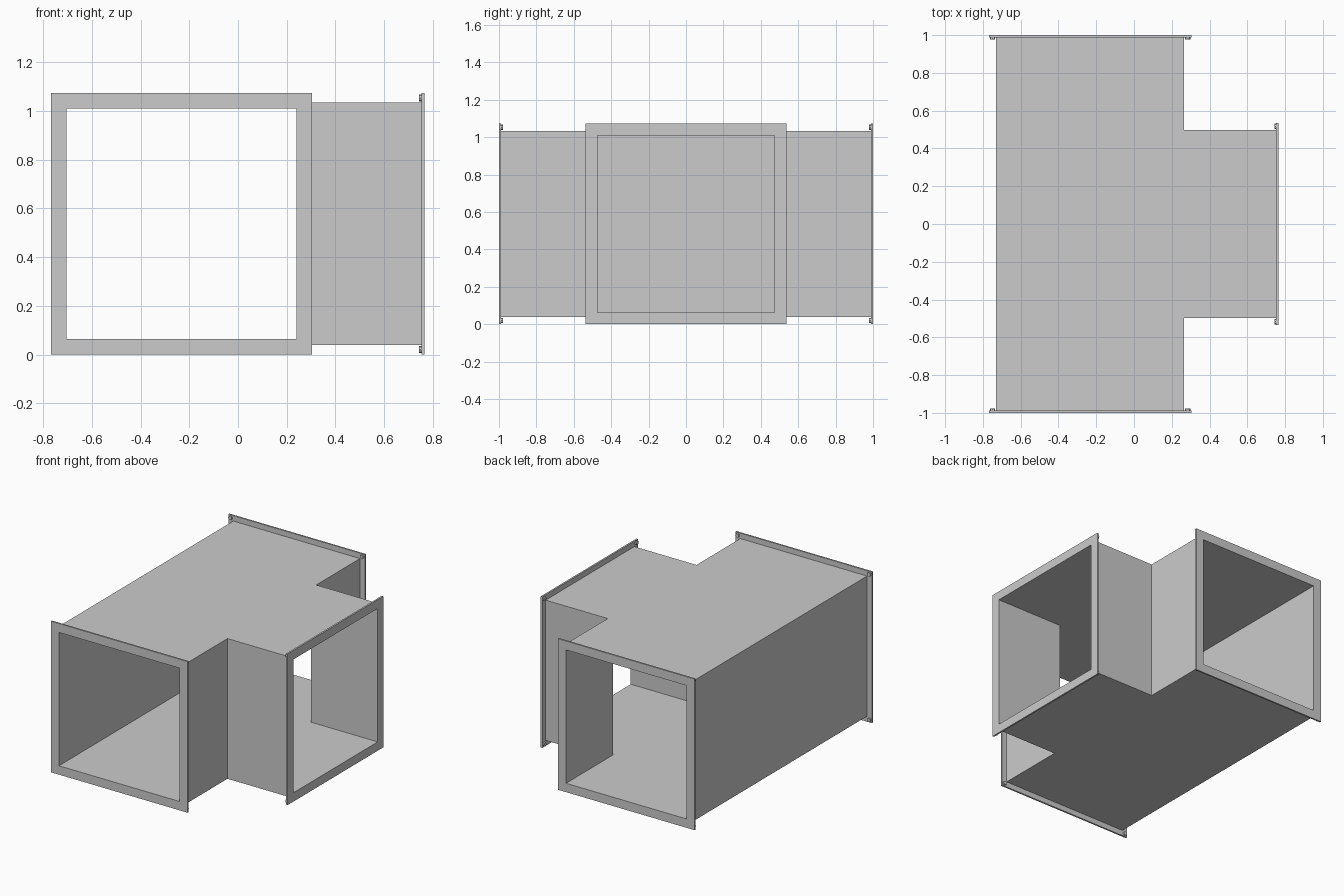
import bpy, bmesh
from math import pi
from mathutils import Matrix, Vector

if "Cube" in bpy.data.objects:
    bpy.data.objects.remove(bpy.data.objects["Cube"])

CX, CZ = -0.232, 0.537          # axis of the main duct
OUT, INN, FL = 0.4975, 0.473, 0.536   # half sizes: outer skin, inner skin, flange
T = 0.012                       # flange thickness
END_Y, END_X = 1.0, 0.765


def finish(bm, name):
    me = bpy.data.meshes.new(name)
    bm.to_mesh(me)
    bm.free()
    ob = bpy.data.objects.new(name, me)
    bpy.context.collection.objects.link(ob)
    return ob


def add_skin(bm, h, inward):
    """T-shaped tube, open at its three ends."""
    ye, xe = END_Y - T, END_X - T
    pts = [(CX - h, -ye), (CX + h, -ye), (CX + h, -h), (xe, -h),
           (xe, h), (CX + h, h), (CX + h, ye), (CX - h, ye)]
    lo = [bm.verts.new((x, y, CZ - h)) for x, y in pts]
    hi = [bm.verts.new((x, y, CZ + h)) for x, y in pts]
    faces = [bm.faces.new(lo[::-1]), bm.faces.new(hi)]
    for i in range(8):
        if i not in (0, 3, 6):  # open ends
            j = (i + 1) % 8
            faces.append(bm.faces.new((lo[i], lo[j], hi[j], hi[i])))
    if inward:
        bmesh.ops.reverse_faces(bm, faces=faces)


# Duct body: outer and inner skins of the sheet walls
bm = bmesh.new()
add_skin(bm, OUT, False)
add_skin(bm, INN, True)
finish(bm, "tee_duct")


def flange(name, centre, rot):
    """Square frame facing local +z, with small fasteners behind its corners."""
    bm = bmesh.new()
    corners = [(-1, -1), (1, -1), (1, 1), (-1, 1)]
    rings = [[bm.verts.new((sx * h, sy * h, z)) for sx, sy in corners]
             for h, z in ((FL, 0), (FL, -T), (INN, -T), (INN, 0))]
    for k in range(4):
        a, b = rings[k], rings[(k + 1) % 4]
        for i in range(4):
            j = (i + 1) % 4
            bm.faces.new((a[i], b[i], b[j], a[j]))
    bmesh.ops.recalc_face_normals(bm, faces=bm.faces)
    # corner fasteners
    p = (FL + OUT) / 2
    for sx, sy in corners:
        bmesh.ops.create_cone(bm, cap_ends=True, segments=8, radius1=0.014,
                              radius2=0.014, depth=0.012,
                              matrix=Matrix.Translation((sx * p, sy * p, -T - 0.004)))
    bm.transform(Matrix.Translation(Vector(centre)) @ rot)
    finish(bm, name)


flange("front_flange", (CX, -END_Y, CZ), Matrix.Rotation(pi / 2, 4, 'X'))
flange("back_flange", (CX, END_Y, CZ), Matrix.Rotation(-pi / 2, 4, 'X'))
flange("branch_flange", (END_X, 0, CZ), Matrix.Rotation(pi / 2, 4, 'Y'))
